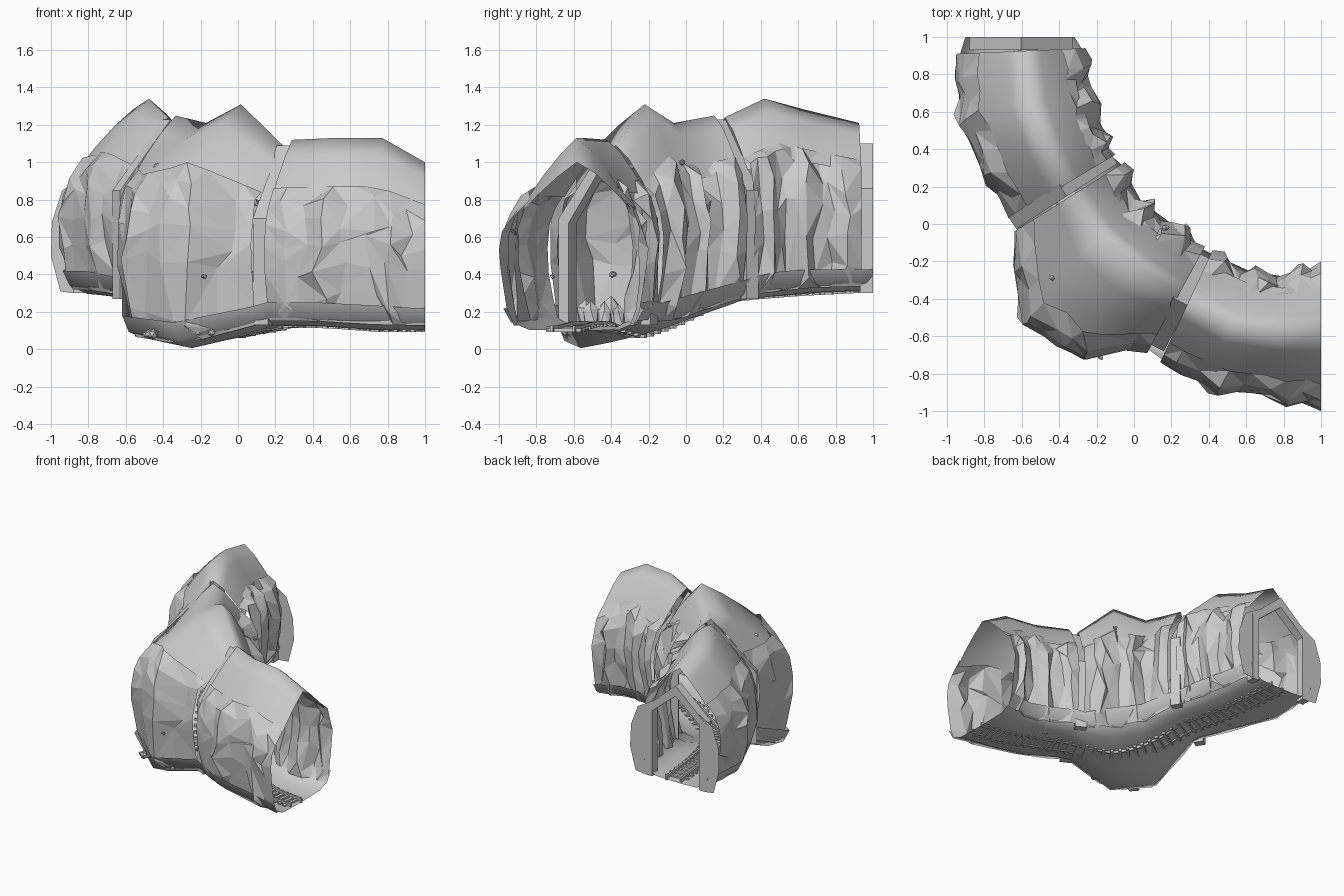
import bpy, bmesh, math, random
from mathutils import Vector as V
from mathutils.bvhtree import BVHTree

if "Cube" in bpy.data.objects:
    bpy.data.objects.remove(bpy.data.objects["Cube"])
random.seed(11)

# stations: outer xy, inner xy, outer floor z, inner floor z, ridge z, ridge position
SEG = [
    [(-.95, .91, -.26, .94, .31, .31, 1.21, .52), (-.96, .60, -.20, .68, .29, .30, 1.28, .52),
     (-.83, .31, -.15, .52, .28, .28, 1.34, .52), (-.67, .03, -.10, .37, .26, .26, 1.24, .52)],
    [(-.64, -.04, -.05, .33, .24, .24, 1.25, .52), (-.64, -.48, .06, .14, .02, .19, 1.21, .67),
     (-.36, -.71, .21, .03, -.035, .14, 1.31, .66), (.07, -.69, .38, -.12, .10, .12, 1.09, .55)],
    [(.14, -.74, .42, -.14, .12, .13, 1.12, .53), (.40, -.89, .62, -.23, .12, .12, 1.13, .52),
     (.74, -.94, .80, -.26, .10, .10, 1.13, .52), (1, -1, 1, -.20, .10, .10, 1.0, .52)]]


def make(name, verts, faces, smooth=False):
    me = bpy.data.meshes.new(name)
    me.from_pydata([tuple(v) for v in verts], [], faces)
    me.validate()
    ob = bpy.data.objects.new(name, me)
    bpy.context.collection.objects.link(ob)
    bm = bmesh.new()
    bm.from_mesh(me)
    bmesh.ops.recalc_face_normals(bm, faces=bm.faces)
    bm.to_mesh(me)
    bm.free()
    for p in me.polygons:
        p.use_smooth = smooth
    return ob


def station(st, t):
    i = min(int(t), len(st) - 2)
    return [a + (b - a) * (t - i) for a, b in zip(st[i], st[i + 1])]


def point(s, f, h):
    # f runs outer to inner wall, h runs floor to ridge
    ox, oy, ix, iy, zo, zi, top = s[:7]
    base = zo + (zi - zo) * min(max(f, 0), 1)
    base = max(base, .13) if h > .2 else base
    return V((ox + (ix - ox) * f, oy + (iy - oy) * f, base + (top - base) * h))


def grid_faces(rows, cols, tri=False):
    out = []
    for i in range(rows - 1):
        for j in range(cols - 1):
            a, b = i * cols + j, (i + 1) * cols + j
            if not tri:
                out.append((a, a + 1, b + 1, b))
            elif random.random() < .5:
                out += [(a, a + 1, b + 1), (a, b + 1, b)]
            else:
                out += [(a, a + 1, b), (a + 1, b + 1, b)]
    return out


# pointed vault roofs
ROOF = [(0, .69), (.3, .80), (.65, .91), (1, 1)]
for k, st in enumerate(SEG):
    vs = []
    for s in st:
        r = s[7]
        vs += [point(s, .15 + (r - .15) * u, h) for u, h in ROOF]
        vs += [point(s, .88 + (r - .88) * u, h + .02 * (u < 1)) for u, h in ROOF[-2::-1]]
    make(f"roof_{k + 1}", vs, grid_faces(4, 7), True)

# faceted rock walls: broad slabs outside the bend, ridges inside
OUTER = [(.10, .03), (.05, .14), (.01, .3), (.0, .43), (.02, .54), (.07, .65), (.18, .74)]
INNER = [(.10, .03), (.06, .13), (.015, .3), (.0, .46), (.03, .60), (.08, .71), (.18, .78)]
BUMP_O = [0, .01, -.04, .035, -.015, -.02, .035, -.035, 0]
BUMP_I = [0, .045, -.05, -.045, .035, -.03, -.055, -.03, .05, -.03, 0]
for k, st in enumerate(SEG):
    for side, wall, bump in (("outer", OUTER, BUMP_O), ("inner", INNER, BUMP_I)):
        n = len(bump)
        vs = []
        for i in range(n):
            edge = i in (0, n - 1)
            for j, (f, h) in enumerate(wall):
                inside = 0 < j < len(wall) - 1
                t = 3 * i / (n - 1) + (0 if edge else random.uniform(-.13, .13))
                d = -bump[i] * (.8 if inside else .25)
                d += random.uniform(-.016, .016) if not edge else 0
                d = max(f + d, -.03)
                hh = h + (random.uniform(-.05, .05) if inside else 0)
                vs.append(point(station(st, t), d if side == "outer" else 1 - d, hh))
        for v in vs:
            v.x, v.y = min(max(v.x, -1), 1), max(v.y, -1)
        make(f"{side}_rock_wall_{k + 1}", vs, grid_faces(n, len(wall), True))

# continuous smooth floor
FLOOR = [(.03, .13), (.08, .05), (.2, .005), (.4, 0), (.6, 0), (.8, .005), (.92, .05), (.97, .13)]
rows = [(-.92, 1, -.3, 1, .31, .31, 1.2)] + [s for st in SEG for s in st]
vs = [point(s, f, h) for s in rows for f, h in FLOOR]
for v in vs:
    v.z = max(v.z, 0)
ff = grid_faces(len(rows), len(FLOOR))
make("floor", vs, ff, True)
floor_tree = BVHTree.FromPolygons(vs, ff)


# pointed timber frames
def frame(name, a, b, z0, shoulder, apex, depth, w=.06):
    a, b = V((*a, 0)), V((*b, 0))
    u = (b - a).normalized()
    nrm = V((-u.y, u.x, 0)) * depth / 2
    L = (b - a).length
    outer = [(0, z0), (0, shoulder), (L / 2, apex), (L, shoulder), (L, z0)]
    inner = [(w, z0), (w, shoulder - .025), (L / 2, apex - .085), (L - w, shoulder - .025), (L - w, z0)]
    vs = [a + u * x + V((0, 0, z)) + nrm * s for s in (-1, 1) for x, z in outer + inner]
    fs = []
    for i in range(4):
        fs += [(i, i + 1, i + 6, i + 5), (i + 10, i + 15, i + 16, i + 11),
               (i, i + 10, i + 11, i + 1), (i + 5, i + 6, i + 16, i + 15)]
    fs += [(0, 5, 15, 10), (4, 14, 19, 9)]
    make(name, vs, fs)


frame("end_frame", (-.88, .965), (-.33, .965), .30, .86, 1.10, .07)
frame("back_frame", (-.65, .005), (-.11, .355), .27, .85, 1.23, .075)
frame("front_frame", (.12, -.66), (.375, -.17), .13, .70, 1.09, .09)

# flat rock facing either side of the end frame
for name, pts, x in (
        ("end_facing_outer", [(-.95, .31), (-1, .50), (-.995, .68), (-.94, .85), (-.80, .93)], -.88),
        ("end_facing_inner", [(-.24, .31), (-.19, .50), (-.20, .68), (-.26, .84), (-.41, .93)], -.33)):
    loop = [V((px, .998, pz)) for px, pz in pts + [(x, .86), (x, .30)]]
    make(name, loop, [tuple(range(len(loop)))])

# track centre line sampled along the tunnel, laid on the floor
path = []
PTS = [V((x, y, 0)) for x, y in [(-.58, .99), (-.50, .52), (-.36, .14), (-.12, -.21),
                                 (.26, -.46), (.66, -.60), (.995, -.66)]]
ext = [2 * PTS[0] - PTS[1]] + PTS + [2 * PTS[-1] - PTS[-2]]
for i in range(1, len(ext) - 2):
    p0, p1, p2, p3 = ext[i - 1:i + 3]
    for q in range(7):
        t = q / 7
        path.append(.5 * (2 * p1 + (p2 - p0) * t + (2 * p0 - 5 * p1 + 4 * p2 - p3) * t * t
                          + (3 * p1 - p0 - 3 * p2 + p3) * t ** 3))
path.append(PTS[-1])


def ground(p):
    hit = floor_tree.ray_cast(V((p.x, p.y, 3)), V((0, 0, -1)))[0]
    return V((p.x, p.y, hit.z if hit else .2))


path = [ground(p) for p in path]


def across(i):
    d = path[min(i + 1, len(path) - 1)] - path[max(i - 1, 0)]
    return V((d.y, -d.x, 0)).normalized()


def sweep(name, off, w, z0, z1):
    vs = []
    for i, p in enumerate(path):
        n = across(i)
        for x, z in ((-w, z0), (w, z0), (w, z1), (-w, z1)):
            v = p + n * (off + x) + V((0, 0, z))
            v.x = min(v.x, 1)
            vs.append(v)
    fs = [(4 * i + j, 4 * i + (j + 1) % 4, 4 * i + 4 + (j + 1) % 4, 4 * i + 4 + j)
          for i in range(len(path) - 1) for j in range(4)]
    e = len(vs)
    make(name, vs, fs + [(0, 1, 2, 3), (e - 4, e - 3, e - 2, e - 1)])


sweep("left_rail", -.06, .007, -.008, .027)
sweep("right_rail", .06, .007, -.008, .027)

# sleepers
BOX = [(0, 1, 3, 2), (4, 6, 7, 5), (0, 4, 5, 1), (2, 3, 7, 6), (0, 2, 6, 4), (1, 5, 7, 3)]
vs, fs = [], []
for i in range(1, len(path) - 1):
    n = across(i)
    d = V((-n.y, n.x, 0))
    fs += [tuple(len(vs) + j for j in f) for f in BOX]
    vs += [path[i] + n * x * .095 + d * y * .012 + V((0, 0, z))
           for x in (-1, 1) for y in (-1, 1) for z in (-.008, .012)]
make("sleepers", vs, fs)


# angular loose rocks, grouped into piles
def rocks(name, centre, count, spread, size, tall=1):
    bm = bmesh.new()
    for _ in range(count):
        r = bmesh.ops.create_icosphere(bm, subdivisions=1, radius=1)["verts"]
        c = V(centre) + V((random.uniform(-1, 1), random.uniform(-1, 1), 0)) * spread
        s = size * random.uniform(.6, 1.2)
        for v in r:
            v.co = c + V((v.co.x, v.co.y, v.co.z * tall)) * s * random.uniform(.75, 1.15)
            v.co.z = max(v.co.z, .02)
    me = bpy.data.meshes.new(name)
    bm.to_mesh(me)
    bm.free()
    bpy.context.collection.objects.link(bpy.data.objects.new(name, me))


rocks("rock_pile_left", (-.45, -.54, .08), 5, .05, .032)
rocks("rock_pile_right", (-.18, -.60, .09), 6, .05, .032)
rocks("rock_pile_tall", (-.30, -.46, .17), 6, .10, .06, 2.2)
for k, c in enumerate([(-.60, -.38, .40), (-.18, -.71, .39), (.16, -.01, 1.0), (.22, -.17, .17),
                       (-.42, -.30, .98), (.55, -.40, .13), (-.62, .35, .29)]):
    rocks(f"loose_rock_{k + 1}", c, 2, .018, .018)
